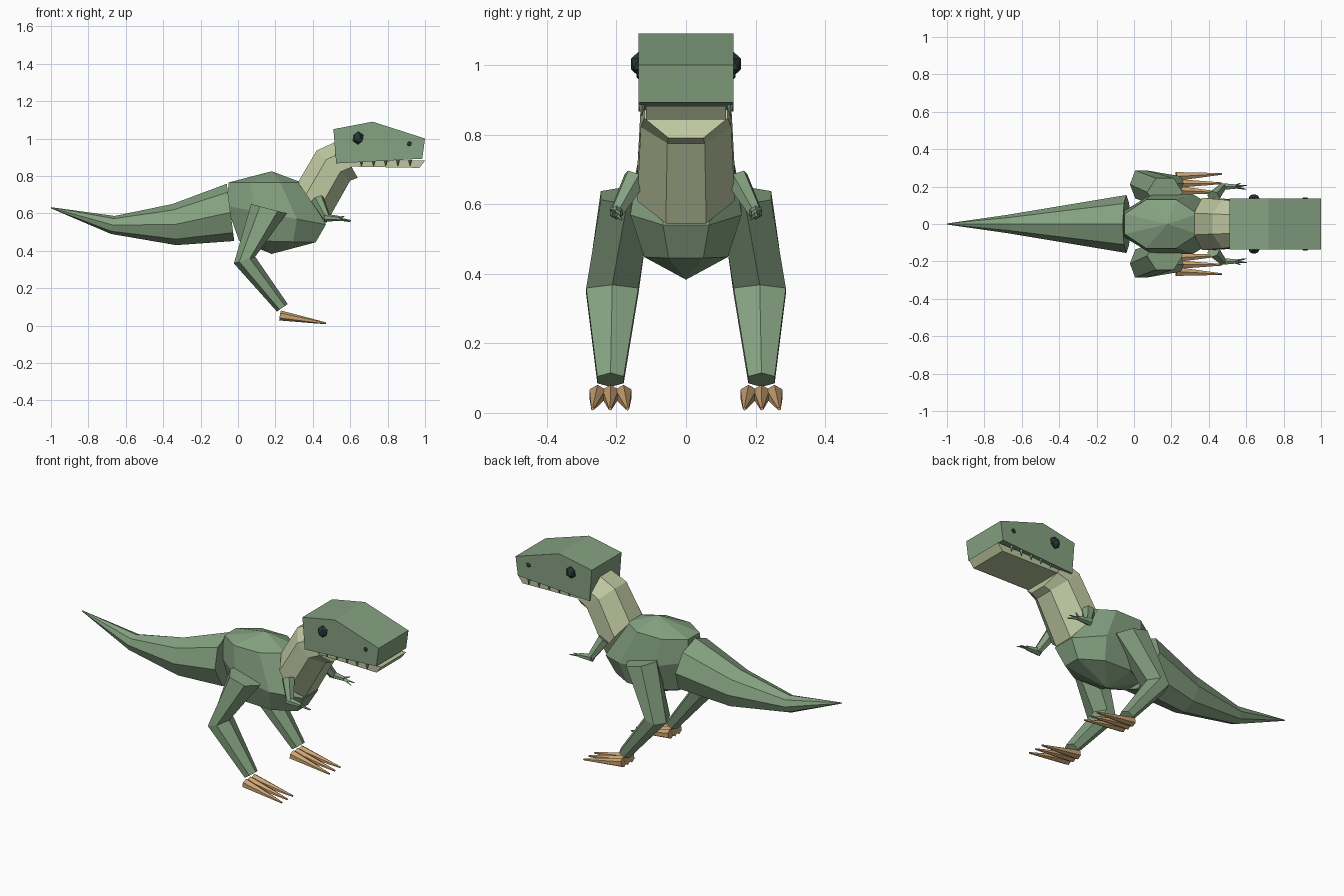
import bpy, bmesh
from math import sin, cos, pi
from mathutils import Vector, Matrix

if "Cube" in bpy.data.objects:
    bpy.data.objects.remove(bpy.data.objects["Cube"])


def material(name, rgb):
    m = bpy.data.materials.new(name)
    m.use_nodes = True
    m.diffuse_color = (*rgb, 1)
    m.node_tree.nodes["Principled BSDF"].inputs["Base Color"].default_value = (*rgb, 1)
    return m


GREEN = material("scale_green", (0.235, 0.36, 0.22))
BELLY = material("belly_khaki", (0.51, 0.57, 0.35))
CLAW = material("claw_tan", (0.6, 0.37, 0.17))
DARK = material("eye_dark", (0.02, 0.04, 0.04))


def finish(name, bm, mat):
    bmesh.ops.remove_doubles(bm, verts=bm.verts, dist=0.0005)
    bmesh.ops.recalc_face_normals(bm, faces=bm.faces)
    me = bpy.data.meshes.new(name)
    bm.to_mesh(me)
    bm.free()
    me.materials.append(mat)
    ob = bpy.data.objects.new(name, me)
    bpy.context.collection.objects.link(ob)
    return ob


def tube(name, mat, sides, rings, turn=0.0, side=1):
    """Loft rings given as (x, y, z, half-length in x, its rise in z, half-width in y)."""
    bm = bmesh.new()
    angles = [2 * pi * (i + turn) / sides for i in range(sides)]
    mx = max(abs(cos(a)) for a in angles)
    my = max(abs(sin(a)) for a in angles)
    loops = []
    for x, y, z, ux, uz, hy in rings:
        loops.append([bm.verts.new((x + ux * cos(a) / mx,
                                    side * (y + hy * sin(a) / my),
                                    z + uz * cos(a) / mx)) for a in angles])
    for lo, hi in zip(loops, loops[1:]):
        for i in range(sides):
            j = (i + 1) % sides
            bm.faces.new((lo[i], lo[j], hi[j], hi[i]))
    bm.faces.new(loops[0])
    bm.faces.new(loops[-1])
    return finish(name, bm, mat)


def limb(name, mat, sides, a, b, r1, r2, side=1):
    """Tapered cone between two points."""
    a, b = (Vector((p[0], p[1] * side, p[2])) for p in (a, b))
    d = b - a
    m = Matrix.Translation((a + b) / 2) @ d.to_track_quat('Z', 'Y').to_matrix().to_4x4()
    bm = bmesh.new()
    bmesh.ops.create_cone(bm, cap_ends=True, segments=sides, radius1=r1,
                          radius2=r2, depth=d.length, matrix=m)
    return finish(name, bm, mat)


def slab(name, mat, outline, half):
    """Extrude a side outline across y."""
    bm = bmesh.new()
    f = bm.faces.new([bm.verts.new((x, -half, z)) for x, z in outline])
    new = bmesh.ops.extrude_face_region(bm, geom=[f])["geom"]
    bmesh.ops.translate(bm, vec=(0, 2 * half, 0),
                        verts=[v for v in new if isinstance(v, bmesh.types.BMVert)])
    return finish(name, bm, mat)


def ball(name, mat, loc, scale):
    bm = bmesh.new()
    bmesh.ops.create_icosphere(bm, subdivisions=1, radius=1)
    bmesh.ops.scale(bm, vec=scale, verts=bm.verts)
    bmesh.ops.translate(bm, vec=loc, verts=bm.verts)
    return finish(name, bm, mat)


# Trunk, tail and neck
tube("body", GREEN, 8, [
    (0.18, 0, 0.825, 0, 0, 0),
    (0.145, 0, 0.765, 0.195, 0, 0.13),
    (0.205, 0, 0.59, 0.265, -0.05, 0.16),
    (0.21, 0, 0.45, 0.205, -0.005, 0.12),
    (0.18, 0, 0.383, 0, 0, 0)], turn=0.5)
tube("tail", GREEN, 8, [
    (-0.04, 0, 0.605, -0.02, 0.153, 0.155),
    (-0.34, 0, 0.54, -0.01, 0.11, 0.105),
    (-0.67, 0, 0.538, 0.01, 0.048, 0.05),
    (-1.0, 0, 0.63, 0, 0.003, 0.003)])
tube("neck", BELLY, 8, [
    (0.395, 0, 0.655, 0.075, -0.11, 0.14),
    (0.51, 0, 0.855, 0.09, -0.08, 0.13),
    (0.585, 0, 0.888, 0.055, -0.098, 0.12)], turn=0.5)

# Head and jaw
slab("head", GREEN, [(0.525, 0.867), (0.51, 1.05), (0.72, 1.09),
                     (1.0, 1.0), (0.985, 0.892)], 0.137)
slab("jaw", BELLY, [(0.54, 0.88), (0.6, 0.85), (0.97, 0.843), (1.0, 0.882)], 0.115)

for side, label in ((1, "left"), (-1, "right")):
    # Eye, nostril and teeth
    ball(label + "_eye", DARK, (0.642, side * 0.137, 1.003), (0.032, 0.024, 0.035))
    ball(label + "_nostril", DARK, (0.916, side * 0.137, 0.972), (0.016, 0.007, 0.013))
    for i in range(5):
        x = 0.66 + i * 0.065
        limb(f"{label}_tooth_{i}", GREEN, 4, (x, 0.127, 0.886), (x, 0.127, 0.853),
             0.01, 0.001, side)

    # Hind leg
    tube(label + "_leg", GREEN, 6, [
        (0.165, 0.17, 0.625, 0.095, -0.025, 0.075),
        (0.035, 0.212, 0.35, 0.057, 0.018, 0.075),
        (0.237, 0.217, 0.095, 0.029, 0.02, 0.038)], side=side)
    for i in range(3):
        limb(f"{label}_toe_{i}", CLAW, 6, (0.225, 0.18 + i * 0.037, 0.054),
             (0.47, 0.168 + i * 0.05, 0.012), 0.027, 0.005, side)

    # Small front arm
    limb(label + "_upper_arm", GREEN, 6, (0.425, 0.145, 0.675), (0.475, 0.2, 0.575),
         0.036, 0.021, side)
    limb(label + "_forearm", GREEN, 6, (0.46, 0.2, 0.578), (0.545, 0.2, 0.572),
         0.022, 0.013, side)
    for i, tip in enumerate([(0.6, 0.185, 0.555), (0.605, 0.207, 0.562), (0.57, 0.218, 0.585)]):
        limb(f"{label}_finger_{i}", GREEN, 4, (0.53, 0.2, 0.572), tip, 0.009, 0.002, side)
